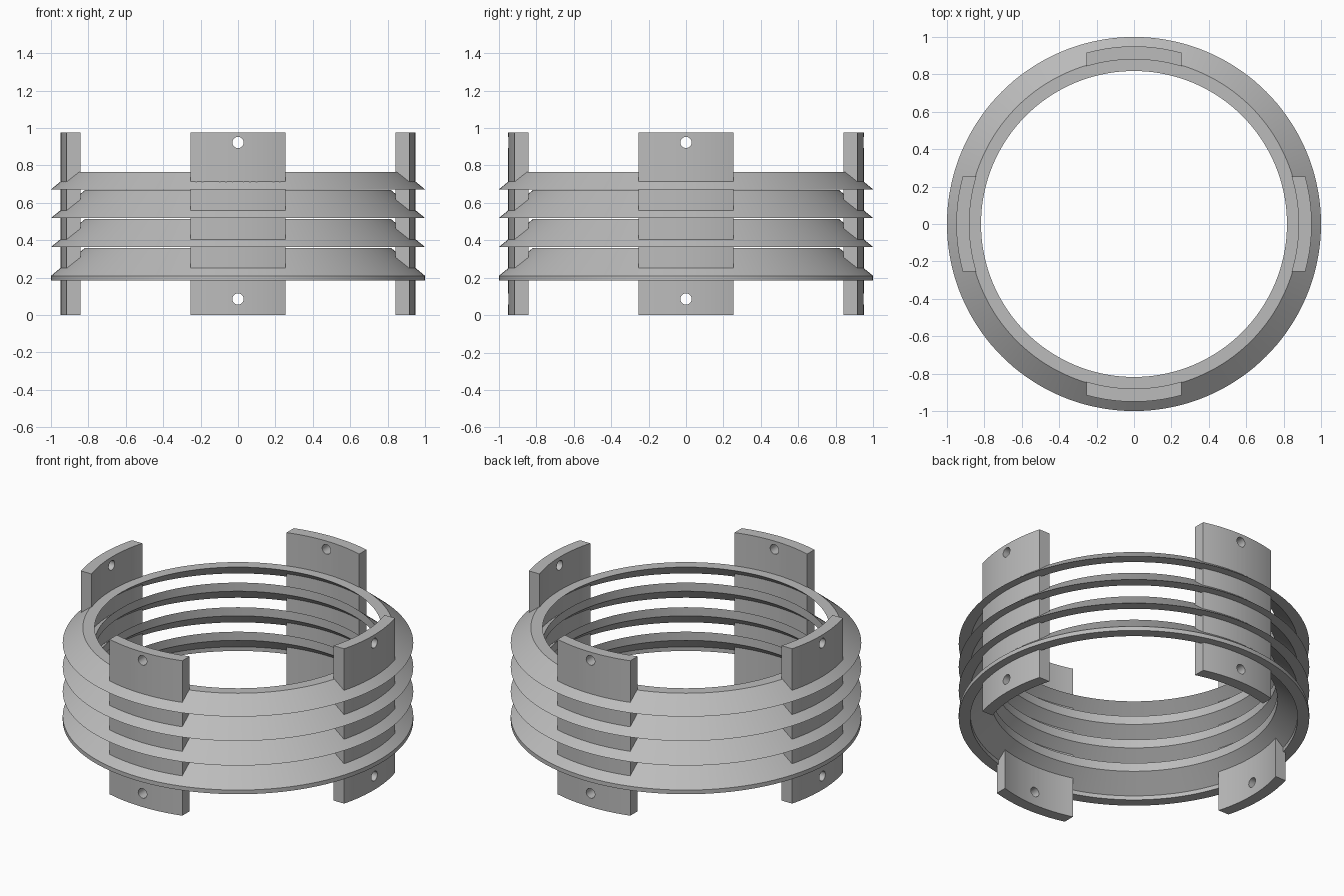
import bpy, bmesh
from math import sin, cos, pi, asin
from mathutils import Matrix

if "Cube" in bpy.data.objects:
    bpy.data.objects.remove(bpy.data.objects["Cube"])

SEGMENTS = 144
R_IN, R_OUT = 0.818, 1.0         # louver bore and rim
POST_IN, POST_OUT = 0.88, 0.95   # post wall radii
HALF_W, HEIGHT = 0.253, 0.975    # post half width and height
SLOPE, WALL = 0.82, 0.066        # louver pitch and horizontal thickness

grey = bpy.data.materials.new("light_grey")
grey.use_nodes = True
colour = (0.5, 0.5, 0.5, 1)
grey.diffuse_color = colour
grey.node_tree.nodes["Principled BSDF"].inputs["Base Color"].default_value = colour


def finish(name, bm):
    bmesh.ops.recalc_face_normals(bm, faces=bm.faces)
    mesh = bpy.data.meshes.new(name)
    bm.to_mesh(mesh)
    bm.free()
    mesh.materials.append(grey)
    obj = bpy.data.objects.new(name, mesh)
    bpy.context.collection.objects.link(obj)
    return obj


def smooth(obj):
    bpy.ops.object.select_all(action='DESELECT')
    obj.select_set(True)
    bpy.context.view_layer.objects.active = obj
    bpy.ops.object.shade_smooth_by_angle(angle=pi / 7)


def lathe(name, profile):
    """Revolve a closed (radius, z) profile about the z axis."""
    bm = bmesh.new()
    rings = []
    for i in range(SEGMENTS):
        a = 2 * pi * i / SEGMENTS
        rings.append([bm.verts.new((r * cos(a), r * sin(a), z)) for r, z in profile])
    n = len(profile)
    for i, ring in enumerate(rings):
        nxt = rings[(i + 1) % SEGMENTS]
        for j in range(n):
            k = (j + 1) % n
            bm.faces.new((ring[j], nxt[j], nxt[k], ring[k]))
    obj = finish(name, bm)
    smooth(obj)


def louver(name, z, top=None, lip=0.0):
    """Sloping ring: bored to R_IN, or cut flat at the height top."""
    under = R_OUT - WALL
    profile = [(under, z - lip), (R_OUT, z - lip)]
    if lip:
        profile.append((R_OUT, z))
    if top:
        r = R_OUT - (top - z) / SLOPE
        profile += [(r, top), (R_IN, top)]
    else:
        profile += [(R_IN, z + (R_OUT - R_IN) * SLOPE),
                    (R_IN, z + (under - R_IN) * SLOPE)]
    if lip:
        profile.append((under, z))
    lathe(name, profile)


# Stack of louver rings
louver("bottom_louver", 0.21, lip=0.026)
louver("lower_middle_louver", 0.364)
louver("upper_middle_louver", 0.519)
louver("top_louver", 0.672, top=0.766)


def arc(radius, steps=16):
    """Points of an arc between the two straight sides of a post."""
    end = asin(HALF_W / radius)
    angles = [end * (2 * i / steps - 1) for i in range(steps + 1)]
    return [(radius * sin(a), -radius * cos(a), 0) for a in angles]


# Bolt hole cutter, one rod near each end of the post
bm = bmesh.new()
for z in (0.086, 0.923):
    place = Matrix.Translation((0, -0.915, z)) @ Matrix.Rotation(pi / 2, 4, 'X')
    bmesh.ops.create_cone(bm, cap_ends=True, segments=32, radius1=0.03,
                          radius2=0.03, depth=0.3, matrix=place)
cutter = finish("hole_cutter", bm)
cutter.hide_render = True

# Front post: curved plate extruded upward, with the holes cut through
bm = bmesh.new()
outline = arc(POST_OUT) + arc(POST_IN)[::-1]
base = bm.faces.new([bm.verts.new(p) for p in outline])
extruded = bmesh.ops.extrude_face_region(bm, geom=[base])["geom"]
top_verts = [v for v in extruded if isinstance(v, bmesh.types.BMVert)]
bmesh.ops.translate(bm, verts=top_verts, vec=(0, 0, HEIGHT))
post = finish("front_post", bm)
cut = post.modifiers.new("holes", 'BOOLEAN')
cut.operation, cut.object, cut.solver = 'DIFFERENCE', cutter, 'EXACT'
bpy.context.view_layer.objects.active = post
bpy.ops.object.modifier_apply(modifier=cut.name)
bpy.data.objects.remove(cutter)
smooth(post)

# Repeat the post on the other three sides
for i, side in enumerate(("left", "back", "right"), 1):
    copy = post.copy()
    copy.name = side + "_post"
    copy.rotation_euler.z = i * pi / 2
    bpy.context.collection.objects.link(copy)
